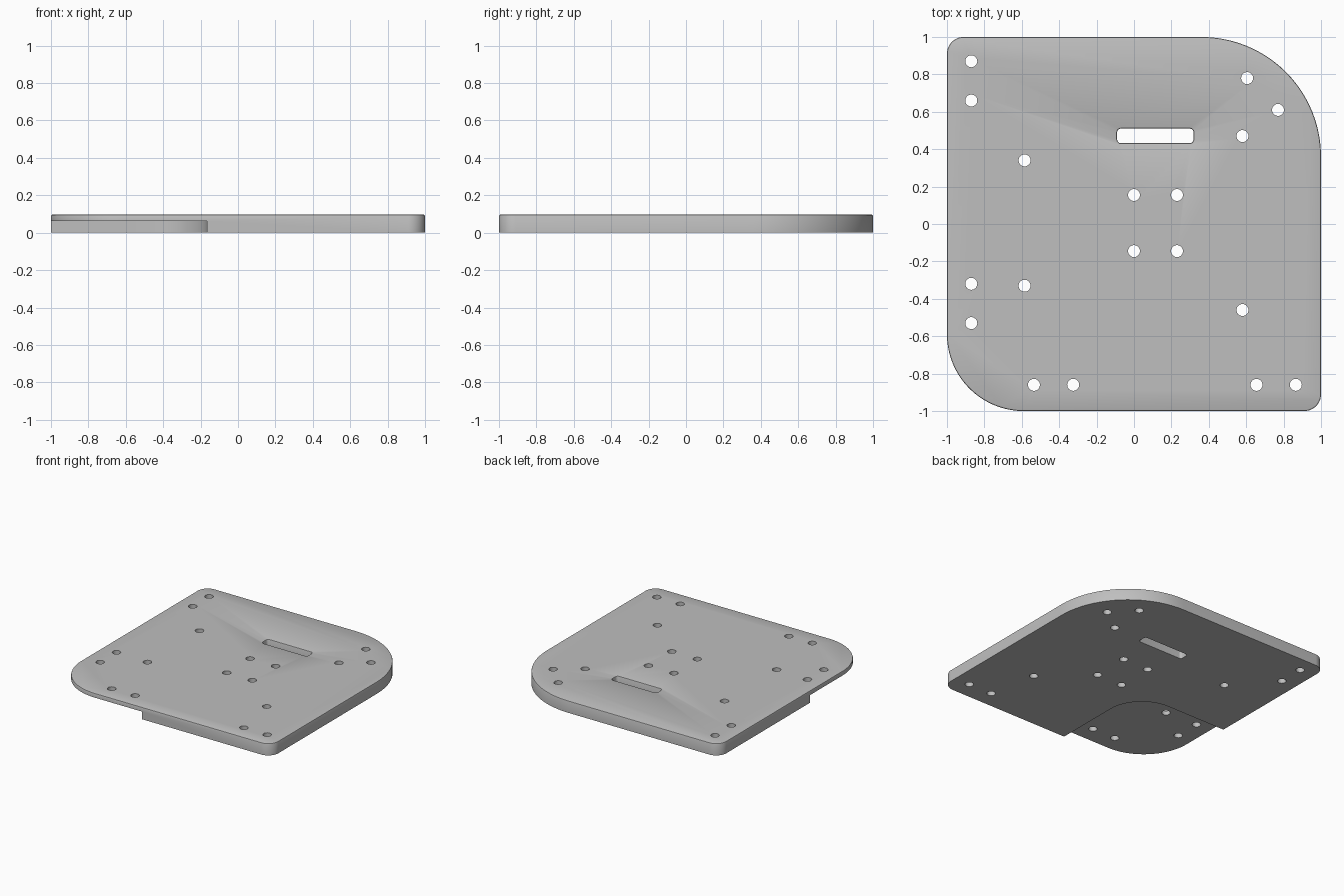
import bpy
import bmesh
from math import pi, cos, sin, radians

THICK = 0.097      # full plate thickness
STEP = 0.062       # underside height of the thin corner
HOLE_R = 0.032

if "Cube" in bpy.data.objects:
    bpy.data.objects.remove(bpy.data.objects["Cube"], do_unlink=True)

grey = bpy.data.materials.new("plate_grey")
grey.use_nodes = True
color = (0.52, 0.52, 0.52, 1)
grey.diffuse_color = color
grey.node_tree.nodes["Principled BSDF"].inputs["Base Color"].default_value = color


def rounded_rect(x0, x1, y0, y1, radii, steps=20):
    """Outline with radii for back right, back left, front left, front right."""
    corners = [(x1, y1, -1, -1), (x0, y1, 1, -1), (x0, y0, 1, 1), (x1, y0, -1, 1)]
    pts = []
    for i, ((cx, cy, sx, sy), r) in enumerate(zip(corners, radii)):
        if r == 0:
            pts.append((cx, cy))
            continue
        for k in range(steps + 1):
            a = (i + k / steps) * pi / 2
            pts.append((cx + sx * r + r * cos(a), cy + sy * r + r * sin(a)))
    return pts


def circle(x, y, r, n=32):
    return [(x + r * cos(2 * pi * k / n), y + r * sin(2 * pi * k / n)) for k in range(n)]


def prism(name, outlines, z0, z1):
    """Extrude one or more closed outlines from z0 to z1."""
    bm = bmesh.new()
    for pts in outlines:
        low = [bm.verts.new((x, y, z0)) for x, y in pts]
        high = [bm.verts.new((x, y, z1)) for x, y in pts]
        bm.faces.new(low[::-1])
        bm.faces.new(high)
        n = len(pts)
        for i in range(n):
            j = (i + 1) % n
            bm.faces.new((low[i], low[j], high[j], high[i]))
    mesh = bpy.data.meshes.new(name)
    bm.to_mesh(mesh)
    bm.free()
    mesh.materials.append(grey)
    obj = bpy.data.objects.new(name, mesh)
    bpy.context.collection.objects.link(obj)
    return obj


def cut(target, cutter):
    """Subtract the cutter, then throw it away."""
    cutter.hide_render = True
    mod = target.modifiers.new("cut", 'BOOLEAN')
    mod.operation = 'DIFFERENCE'
    mod.solver = 'EXACT'
    mod.object = cutter
    bpy.context.view_layer.objects.active = target
    bpy.ops.object.modifier_apply(modifier=mod.name)
    bpy.data.objects.remove(cutter, do_unlink=True)


# Plate with two large and two small rounded corners
plate = prism("base_plate", [rounded_rect(-1, 1, -1, 1, (0.64, 0.09, 0.41, 0.09))], 0, THICK)

# Step under the front corner, and the slot
cut(plate, prism("corner_step", [rounded_rect(-1.2, -0.166, -1.2, -0.166, (0.3, 0, 0, 0))],
                 -0.1, STEP))
cut(plate, prism("slot", [rounded_rect(-0.09, 0.318, 0.432, 0.51, (0.02,) * 4, 6)], -0.1, 0.2))

# Softened upper rim of the plate and slot
bm = bmesh.new()
bm.from_mesh(plate.data)
rim = [e for e in bm.edges
       if all(v.co.z > THICK - 0.001 for v in e.verts)
       and len(e.link_faces) == 2 and e.calc_face_angle() > radians(60)]
bmesh.ops.bevel(bm, geom=rim, offset=0.008, segments=2, profile=0.5, affect='EDGES')
bm.to_mesh(plate.data)
bm.free()

# Bolt holes
holes = [(x, y) for x in (0, 0.23) for y in (0.155, -0.145)]
holes += [(-0.87, y) for y in (0.87, 0.66, -0.32, -0.53)]
holes += [(x, -0.86) for x in (-0.535, -0.325, 0.655, 0.865)]
holes += [(-0.585, 0.34), (-0.585, -0.33), (0.58, 0.47), (0.58, -0.46)]
holes += [(0.605, 0.78), (0.77, 0.61)]
cut(plate, prism("bolt_holes", [circle(x, y, HOLE_R) for x, y in holes], -0.1, 0.2))

bpy.ops.object.select_all(action='DESELECT')
plate.select_set(True)
bpy.context.view_layer.objects.active = plate
bpy.ops.object.shade_smooth_by_angle(angle=radians(30))
